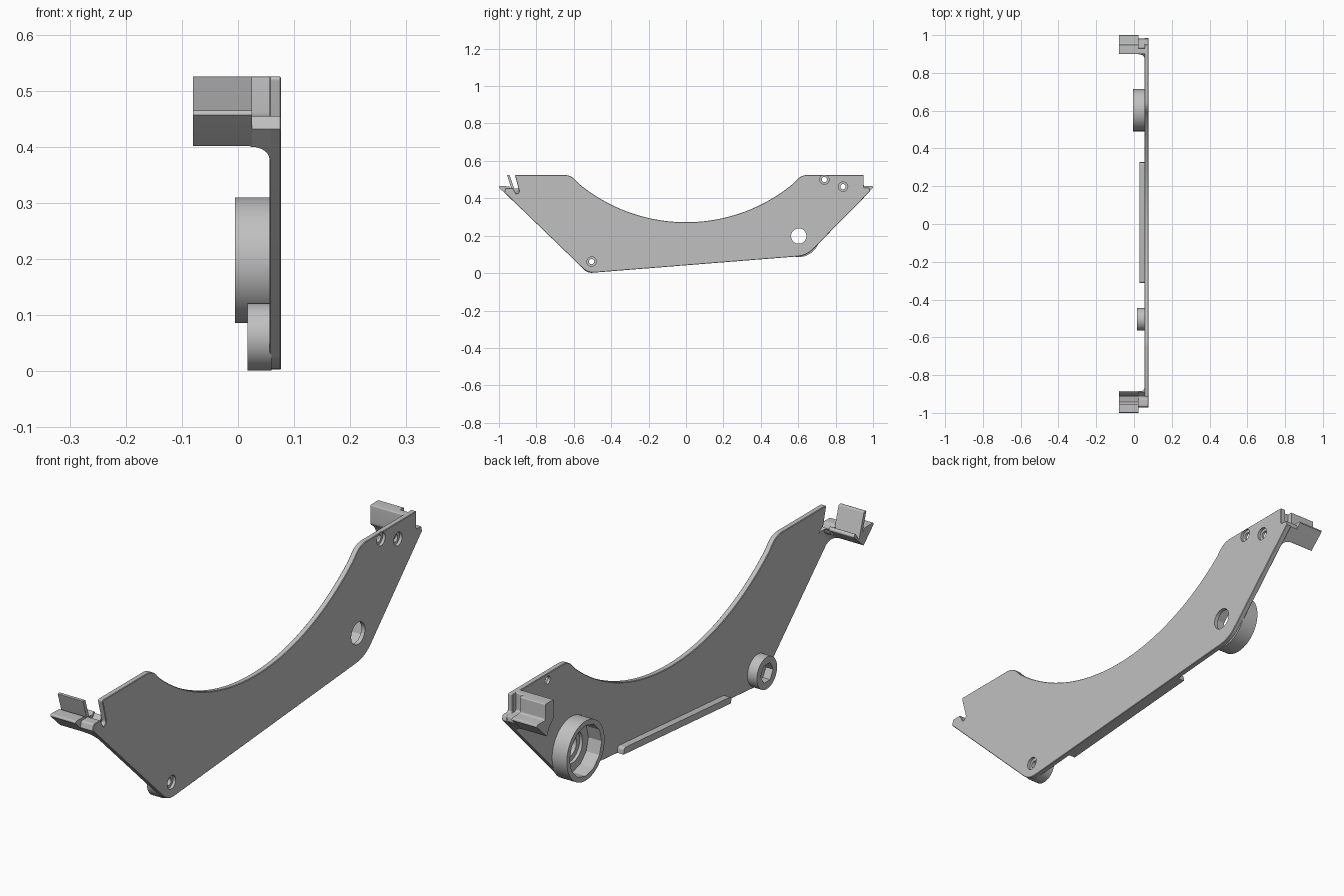
import bpy, bmesh, math
from mathutils import Vector

cube = bpy.data.objects.get("Cube")
if cube:
    bpy.data.objects.remove(cube)

GREY = (0.53, 0.53, 0.53, 1)
mat = bpy.data.materials.new("plain_grey")
mat.use_nodes = True
mat.diffuse_color = GREY
mat.node_tree.nodes["Principled BSDF"].inputs["Base Color"].default_value = GREY

X, Y, Z = Vector((1, 0, 0)), Vector((0, 1, 0)), Vector((0, 0, 1))
BACK, FACE = 0.056, 0.077      # inner and outer sides of the plate
OUTER, STEP = -0.08, 0.025     # reach of the end clips


def prism(name, pts, a, b, u=Y, v=Z, w=X, origin=Vector()):
    """Extrude a 2D profile in the u, v plane along w from a to b."""
    bm = bmesh.new()
    rings = [[bm.verts.new(origin + u * p + v * q + w * t) for p, q in pts] for t in (a, b)]
    bm.faces.new(rings[0])
    bm.faces.new(rings[1])
    for i in range(len(pts)):
        j = (i + 1) % len(pts)
        bm.faces.new((rings[0][i], rings[0][j], rings[1][j], rings[1][i]))
    bmesh.ops.recalc_face_normals(bm, faces=bm.faces)
    mesh = bpy.data.meshes.new(name)
    bm.to_mesh(mesh)
    bm.free()
    mesh.materials.append(mat)
    obj = bpy.data.objects.new(name, mesh)
    bpy.context.collection.objects.link(obj)
    return obj


def circle(y, z, r, n=48, turn=0.0):
    return [(y + r * math.cos(turn + math.tau * i / n),
             z + r * math.sin(turn + math.tau * i / n)) for i in range(n)]


def rounded(corners, steps=6):
    """Outline from (y, z, radius) corners; radius 0 stays sharp."""
    out = []
    for i, (y, z, r) in enumerate(corners):
        c = Vector((y, z))
        if not r:
            out.append((y, z))
            continue
        p = c + (Vector(corners[i - 1][:2]) - c).normalized() * r
        q = c + (Vector(corners[(i + 1) % len(corners)][:2]) - c).normalized() * r
        for k in range(steps + 1):
            t = k / steps
            out.append(tuple(p * (1 - t) ** 2 + c * 2 * t * (1 - t) + q * t * t))
    return out


def activate(obj):
    bpy.ops.object.select_all(action='DESELECT')
    obj.select_set(True)
    bpy.context.view_layer.objects.active = obj


def cut(obj, pts, a, b):
    cutter = prism("cutter", pts, a, b)
    cutter.hide_render = True
    mod = obj.modifiers.new("cut", 'BOOLEAN')
    mod.operation, mod.solver, mod.object = 'DIFFERENCE', 'EXACT', cutter
    activate(obj)
    bpy.ops.object.modifier_apply(modifier=mod.name)
    bpy.data.objects.remove(cutter)


# Main plate: arched top edge, sloping ends, notch beside the spring tab
R, CZ = 0.90, 1.172
arc = []
for i in range(41):
    y = 0.575 - 1.15 * i / 40
    arc.append((y, CZ - math.sqrt(R * R - y * y), 0))
tail = [(-0.89, 0.432, 0.012), (-0.908, 0.422, 0.008), (-0.925, 0.455, 0.006),
        (-0.965, 0.455, 0.006), (-0.972, 0.432, 0)]
outline = [(-0.525, 0.0, 0.04), (0.645, 0.093, 0.05), (0.985, 0.438, 0),
           (0.98, 0.457, 0.004), (0.95, 0.457, 0.008), (0.95, 0.525, 0.004),
           (0.617, 0.525, 0.035)] + arc + [(-0.617, 0.525, 0.035), (-0.915, 0.525, 0.008)] + tail
plate = prism("main_plate", rounded(outline), BACK, FACE)
bevel = plate.modifiers.new("edge_bevel", 'BEVEL')
bevel.width, bevel.segments = 0.002, 1
bevel.limit_method, bevel.angle_limit = 'ANGLE', math.radians(70)
activate(plate)
bpy.ops.object.modifier_apply(modifier=bevel.name)

# Bosses on the inner side
SMALL, LARGE = (-0.505, 0.0615), (0.603, 0.198)
small_boss = prism("small_boss", circle(*SMALL, 0.06), 0.017, BACK + 0.004)
cut(small_boss, circle(*SMALL, 0.037, 6), 0, 0.047)
cut(small_boss, circle(*SMALL, 0.014, 32), 0, 0.1)

large_boss = prism("large_boss", circle(*LARGE, 0.112, 64), -0.005, BACK + 0.004)
cut(large_boss, circle(*LARGE, 0.095, 12), -0.1, 0.05)
cut(large_boss, circle(*LARGE, 0.06), -0.1, 0.1)

# Screw holes with stepped seats, and the large bore
for y, z in (SMALL, (0.74, 0.5), (0.84, 0.462)):
    cut(plate, circle(y, z, 0.014, 32), 0, 0.1)
    cut(plate, circle(y, z, 0.025, 32), 0.066, 0.1)
cut(plate, circle(*LARGE, 0.041), 0, 0.1)
cut(plate, circle(*LARGE, 0.06), 0, 0.062)

# Stiffening rib along the lower edge
along = Vector((0, 1.17, 0.093)).normalized()
up = X.cross(along)
rib = prism("lower_rib", rounded([(0.215, 0.001, 0), (0.855, 0.001, 0),
                                  (0.855, 0.026, 0.012), (0.215, 0.026, 0.012)]),
            0.03, BACK + 0.003, along, up, X, Vector((0, -0.525, 0)))

# Front clip: wedge tray carrying a leaning spring tab
front_clip = prism("front_clip", rounded([
    (-0.94, 0.40, 0.004), (-0.882, 0.452, 0.006), (-0.892, 0.464, 0.006),
    (-0.912, 0.43, 0.006), (-0.943, 0.525, 0.003), (-0.957, 0.525, 0.003),
    (-0.933, 0.45, 0.006), (-0.945, 0.464, 0.006), (-0.998, 0.465, 0.004),
    (-1.0, 0.457, 0)]), OUTER, STEP)
front_neck = prism("front_clip_neck", rounded(
    [(-0.94, 0.40, 0), (-0.885, 0.45, 0)] + tail), STEP - 0.003, BACK + 0.003)

# Rear clip: upright wall with an outward ledge and a hollowed underside
rear_clip = prism("rear_clip", rounded([
    (0.90, 0.525, 0.004), (0.90, 0.452, 0.01), (0.924, 0.435, 0.014), (0.94, 0.40, 0.004),
    (1.0, 0.457, 0), (0.998, 0.465, 0.003), (0.95, 0.465, 0.008),
    (0.95, 0.525, 0.004)]), OUTER, STEP)
rear_neck = prism("rear_clip_neck", rounded([
    (0.90, 0.525, 0.004), (0.90, 0.452, 0.01), (0.924, 0.435, 0.014), (0.94, 0.40, 0),
    (0.982, 0.438, 0), (0.98, 0.457, 0.004), (0.93, 0.457, 0.008),
    (0.93, 0.525, 0.004)]), STEP - 0.003, BACK + 0.003)

# Concave fillets blending each clip into the plate
F = 0.032
fillet = [(BACK + 0.002, 0), (BACK - F, 0)]
for i in range(1, 9):
    a = math.pi / 2 * i / 8
    fillet.append((BACK - F + F * math.sin(a), F - F * math.cos(a)))
fillet.append((BACK + 0.002, F))
fillets = []
for name, side, length in (("front_fillet", 1, 0.075), ("rear_fillet", -1, 0.06)):
    inward = Vector((0, side * 0.72, -0.69)).normalized()
    wall = Vector((0, side * 0.69, 0.72)).normalized()
    fillets.append(prism(name, fillet, 0, length, X, inward, wall,
                         Vector((0, -0.94 * side, 0.40))))

# Smooth the rounded surfaces and keep the edges crisp
for obj in [plate, small_boss, large_boss, rib, front_clip, front_neck,
            rear_clip, rear_neck] + fillets:
    activate(obj)
    bpy.ops.object.shade_smooth_by_angle(angle=math.radians(28))
